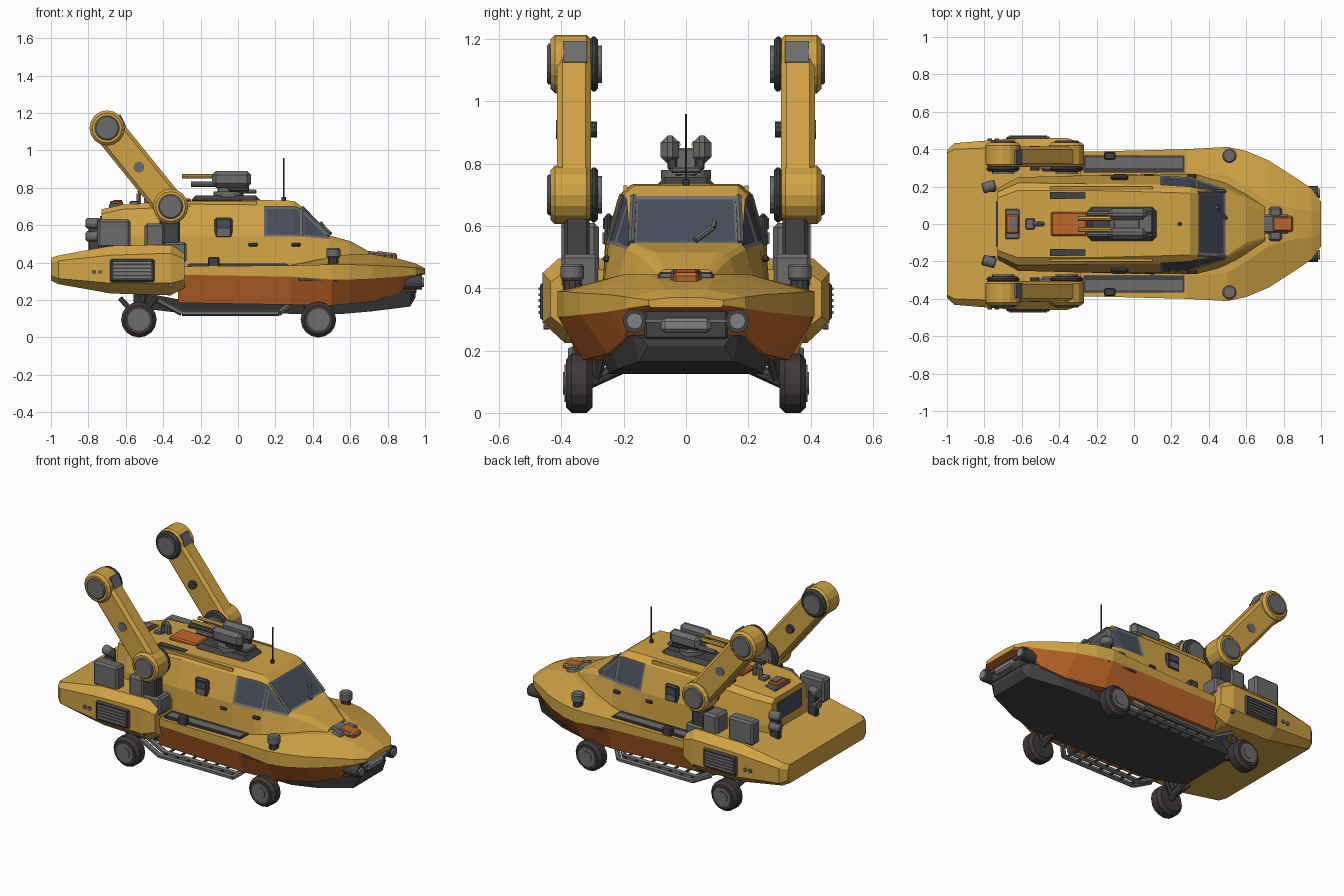
import bpy, bmesh, math
from mathutils import Vector, Matrix

if "Cube" in bpy.data.objects:
    bpy.data.objects.remove(bpy.data.objects["Cube"])

def mat(name, c):
    m = bpy.data.materials.new(name)
    m.diffuse_color = (*c, 1)
    m.use_nodes = True
    m.node_tree.nodes["Principled BSDF"].inputs["Base Color"].default_value = m.diffuse_color
    return m

YEL = mat("yellow_paint", (.64, .37, .06))
ORG = mat("orange_paint", (.53, .135, .022))
GRY = mat("mid_grey", (.15, .15, .15))
DRK = mat("dark_grey", (.055, .055, .056))
TYR = mat("tyre_rubber", (.05, .04, .04))
GLS = mat("window_glass", (.065, .075, .105))
LGT = mat("light_grey", (.22, .22, .22))

def finish(name, bm, *mats, bevel=0):
    bmesh.ops.recalc_face_normals(bm, faces=bm.faces)
    me = bpy.data.meshes.new(name)
    bm.to_mesh(me)
    bm.free()
    ob = bpy.data.objects.new(name, me)
    bpy.context.collection.objects.link(ob)
    for m in mats:
        me.materials.append(m)
    if bevel:
        b = ob.modifiers.new("edge_bevel", 'BEVEL')
        b.width, b.segments, b.limit_method = bevel, 1, 'ANGLE'
    return ob

def box(name, x, y, z, m, bevel=.006, tilt=0):
    """Box from (min, max) ranges; tilt turns it about y."""
    c = Vector((sum(x) / 2, sum(y) / 2, sum(z) / 2))
    s = Matrix.Diagonal((x[1] - x[0], abs(y[1] - y[0]), z[1] - z[0], 1))
    bm = bmesh.new()
    bmesh.ops.create_cube(bm, size=1, matrix=Matrix.Translation(c) @ Matrix.Rotation(tilt, 4, 'Y') @ s)
    return finish(name, bm, m, bevel=bevel)

def cyl(name, a, b, r, m, n=12, r2=None, bevel=0):
    a, b = Vector(a), Vector(b)
    d = b - a
    bm = bmesh.new()
    bmesh.ops.create_cone(bm, cap_ends=True, segments=n, radius1=r, radius2=r if r2 is None else r2, depth=d.length,
                          matrix=Matrix.Translation((a + b) / 2) @ d.to_track_quat('Z', 'Y').to_matrix().to_4x4())
    return finish(name, bm, m, bevel=bevel)

def tube(name, pts, r, m, n=6):
    for i in range(len(pts) - 1):
        cyl(f"{name}_{i}", pts[i], pts[i + 1], r, m, n)

def loft(stations):
    """Bridge mirrored half sections (x, [(y, z), ...] top to bottom); returns bm and faces[station][segment]."""
    bm = bmesh.new()
    rings = []
    for x, half in stations:
        ring = [(-y, z) for y, z in half] + [(y, z) for y, z in reversed(half)]
        rings.append([bm.verts.new((x, y, z)) for y, z in ring])
    n = len(rings[0])
    rows = [[bm.faces.new((a[i], a[(i + 1) % n], b[(i + 1) % n], b[i])) for i in range(n)]
            for a, b in zip(rings, rings[1:])]
    bm.faces.new(rings[0])
    bm.faces.new(rings[-1])
    return bm, rows

# Front hull: x, deck half width, deck z, edge half width, edge z, paint line z, keel half width, keel z
hull = [(-.32, .28, .375, .385, .38, .335, .34, .185), (.28, .28, .385, .40, .385, .325, .35, .175),
        (.50, .26, .43, .412, .39, .31, .33, .17), (.60, .20, .445, .39, .39, .31, .29, .18),
        (.72, .12, .445, .34, .385, .315, .25, .19), (.86, .08, .42, .25, .38, .325, .20, .235),
        (.95, .07, .395, .19, .372, .335, .165, .325), (1.0, .05, .37, .12, .362, .345, .11, .338)]
bm, rows = loft([(x, [(yd, zd), (w, ze), (w, zb), (yk, zk)]) for x, yd, zd, w, ze, zb, yk, zk in hull])
for row in rows:
    for i in (2, 3, 4):
        row[i].material_index = 1
finish("front_hull", bm, YEL, ORG)

# Rear hull with side sponsons: x, top half, top z, side half, upper z, lower z, bottom half, bottom z
rear = [(-1, .38, .425, .395, .40, .33, .37, .305), (-.96, .40, .438, .432, .41, .315, .39, .285),
        (-.68, .41, .49, .455, .44, .29, .39, .235), (-.36, .41, .495, .46, .45, .29, .39, .225),
        (-.285, .38, .46, .435, .42, .31, .38, .265)]
bm, rows = loft([(x, [(a, b), (c, d), (c, e), (f, g)]) for x, a, b, c, d, e, f, g in rear])
finish("rear_hull", bm, YEL)

# Keel plate and front skid
keel = [(-.56, .24, .25, .16), (-.3, .28, .2, .13), (.55, .28, .2, .125), (.72, .25, .23, .14),
        (.92, .17, .25, .165), (.95, .14, .24, .215)]
bm, rows = loft([(x, [(w, zt), (w * .88, zb)]) for x, w, zt, zb in keel])
finish("keel_plate", bm, DRK)

# Cabin: x, base half, belt half, belt z, shoulder half, shoulder z, roof half, roof z
cabin = [(-.73, .19, .19, .53, .17, .66, .14, .685), (-.62, .25, .25, .54, .22, .685, .18, .71),
         (-.25, .26, .26, .54, .215, .70, .18, .73), (.14, .27, .258, .54, .21, .70, .17, .735),
         (.30, .27, .25, .54, .20, .70, .165, .73), (.345, .27, .235, .54, .19, .685, .165, .697),
         (.49, .24, .19, .525, .18, .54, .172, .545), (.60, .19, .14, .495, .12, .508, .10, .515),
         (.70, .12, .09, .445, .08, .455, .07, .46)]
bm, rows = loft([(x, [(r, zr), (s, zs), (b, zb), (a, .36)]) for x, a, b, zb, s, zs, r, zr in cabin])
# Windows: windscreen on the sloping faces, door and quarter glass on the side bands
groups = [[rows[5][7 if rows[5][7].calc_center_median().z > .5 else 3]]]
groups[0] = [f for f in rows[5] if abs(f.calc_center_median().y) < .02 and f.calc_center_median().z > .5]
for s in (-1, 1):
    side = lambda row: [f for f in row if f.calc_center_median().y * s > .15 and .55 < f.calc_center_median().z < .66
                        and max(v.co.z for v in f.verts) < .702 and min(v.co.z for v in f.verts) < .545
                        and abs(max(v.co.z for v in f.verts) - .697) > .001]
    groups += [side(rows[3]) + side(rows[4]), side(rows[5])]
bmesh.ops.recalc_face_normals(bm, faces=bm.faces)
for g in groups:
    if g:
        res = bmesh.ops.inset_region(bm, faces=g, thickness=.013, depth=-.004, use_even_offset=True)
        for f in res["faces"]:
            f.material_index = 1
        for f in g:
            f.material_index = 2
finish("cabin", bm, YEL, GRY, GLS)
for s in (-1, 1):
    tube("screen_pillar", [(.34, s * .168, .695), (.488, s * .176, .546)], .011, GRY)
tube("wiper", [(.495, .03, .555), (.455, .085, .595), (.44, .09, .615)], .01, GRY)
box("rear_window", (-.738, -.728), (-.12, .12), (.54, .65), GLS, 0)

# Turret on the roof
box("turret_base", (-.25, .12), (-.092, .092), (.71, .758), DRK, .04)
cyl("turret_ring", (-.05, 0, .75), (-.05, 0, .78), .08, GRY, 16)
box("turret_post", (-.11, .03), (-.035, .035), (.76, .85), GRY)
box("turret_rear_plate", (.0, .1), (-.05, .05), (.77, .79), GRY)
for s in (-1, 1):
    box("gun_pod", (-.14, .07), (s * .022, s * .082), (.80, .89), GRY, .022)
    cyl("gun_barrel", (-.30, s * .03, .862), (-.12, s * .03, .862), .013, YEL, 8)
    cyl("gun_lower_barrel", (-.25, s * .055, .82), (-.1, s * .055, .82), .015, GRY, 8)
    box("gun_side_plate", (-.05, .06), (s * .03, s * .06), (.78, .82), DRK)
box("roof_hatch", (-.445, -.25), (-.065, .065), (.715, .742), ORG, .008)
cyl("antenna", (.245, 0, .73), (.245, 0, .96), .004, DRK, 6)
cyl("antenna_base", (.245, 0, .725), (.245, 0, .75), .012, DRK, 8)
tube("roof_pipe", [(-.53, 0, .7), (-.53, 0, .77), (-.51, 0, .79), (-.49, 0, .77), (-.49, 0, .72)], .014, GRY)
box("roof_vent", (-.69, -.61), (-.08, .08), (.69, .715), GRY)
box("roof_vent_side", (-.685, -.615), (-.05, .05), (.70, .73), ORG)
box("roof_vent_cap", (-.665, -.62), (-.035, .035), (.725, .736), GRY, 0)
box("roof_vent_front", (-.58, -.53), (-.03, .03), (.70, .73), GRY)

# Foredeck hatch, grille and winch
box("bow_locker", (.635, .83), (-.05, .05), (.425, .458), GRY, .01, .12)
box("bow_locker_wings", (.72, .79), (-.09, .09), (.425, .45), GRY, .01, .12)
box("bow_hatch", (.735, .85), (-.042, .042), (.415, .456), ORG, .01, .12)
box("grille_recess", (.80, .955), (-.135, .135), (.235, .333), DRK, .008)
box("winch", (.93, .985), (-.08, .08), (.258, .305), LGT, .012)
box("winch_bar", (.95, .975), (-.16, .16), (.29, .302), GRY, 0)

for s in (-1, 1):
    # Lifting arm: capsule beam with hubs at both ends
    lo, hi = Vector((-.36, 0, .70)), Vector((-.70, 0, 1.12))
    base = math.atan2(hi.z - lo.z, hi.x - lo.x)
    prof = []
    for c, start in ((hi, base - math.pi / 2), (lo, base + math.pi / 2)):
        for k in range(7):
            a = start + k * math.pi / 6
            prof.append((c.x + .082 * math.cos(a), c.z + .082 * math.sin(a)))
    bm = bmesh.new()
    f = bm.faces.new([bm.verts.new((x, s * .305, z)) for x, z in prof])
    ext = bmesh.ops.extrude_face_region(bm, geom=[f])
    bmesh.ops.translate(bm, vec=(0, s * .11, 0), verts=[v for v in ext["geom"] if isinstance(v, bmesh.types.BMVert)])
    finish("lift_arm", bm, YEL, bevel=.018)
    for c, nm in ((lo, "lower"), (hi, "upper")):
        P = lambda y: (c.x, s * y, c.z)
        cyl(nm + "_arm_hub", P(.305), P(.435), .094, YEL, 16, bevel=.014)
        cyl(nm + "_hub_disc", P(.425), P(.446), .066, GRY, 16, bevel=.006)
        cyl(nm + "_inner_ring", P(.282), P(.31), .088, DRK, 16, bevel=.01)
        cyl(nm + "_inner_disc", P(.27), P(.29), .06, GRY, 16)
    box("arm_head_plate", (-.622, -.612), (s * .318, s * .395), (1.12, 1.195), GRY, 0, -.45)
    cyl("arm_cap", (-.53, s * .40, .91), (-.53, s * .418, .91), .03, GRY, 10)
    cyl("arm_inner_knob", (-.53, s * .285, .91), (-.53, s * .32, .91), .026, DRK, 10)
    # Arm mount on the sponson
    box("arm_post", (-.42, -.31), (s * .31, s * .39), (.46, .66), DRK, .01)
    box("arm_mount", (-.50, -.39), (s * .28, s * .40), (.47, .61), GRY, .015)
    box("arm_foot", (-.40, -.275), (s * .28, s * .40), (.40, .51), GRY, .012)
    box("rear_locker", (-.75, -.575), (s * .32, s * .40), (.48, .63), GRY, .012)
    # Twin rear pods
    box("rear_pod_post", (-.80, -.74), (s * .17, s * .21), (.46, .62), DRK)
    for z in (.54, .61):
        cyl("rear_pod", (-.81, s * .19, z), (-.74, s * .21, z), .03, GRY, 10, bevel=.006)
    # Sponson side vent
    box("vent_frame", (-.685, -.445), (s * .445, s * .468), (.295, .42), DRK, .01)
    for k in range(5):
        z = .318 + k * .019
        box("vent_slat", (-.665, -.465), (s * .46, s * .474), (z, z + .009), LGT, 0)
    for x, z in ((-.77, .35), (-.735, .35), (-.36, .28)):
        cyl("sponson_bolt", (x, s * .44, z), (x, s * .458, z), .012, GRY, 8)
    # Walkway, cabin side window and small fittings
    box("walkway", (-.27, .27), (s * .275, s * .365), (.375, .391), DRK, 0)
    box("walkway_tread", (-.26, .26), (s * .30, s * .355), (.385, .396), GRY, 0)
    box("port_frame", (-.125, -.03), (s * .235, s * .262), (.53, .64), DRK, .01)
    box("port_glass", (-.11, -.045), (s * .24, s * .267), (.59, .625), GLS, 0)
    box("port_shutter", (-.11, -.045), (s * .24, s * .268), (.543, .58), GRY, 0)
    box("roof_rail", (-.45, .10), (s * .188, s * .20), (.70, .73), YEL, 0)
    box("roof_grating", (-.45, -.26), (s * .135, s * .172), (.71, .732), DRK, 0)
    for x in (.08, .31):
        box("door_handle", (x - .025, x + .025), (s * .245, s * .268), (.485, .505), DRK)
    box("deck_clamp", (-.16, -.10), (s * .345, s * .385), (.37, .43), DRK)
    cyl("bollard", (.51, s * .365, .39), (.51, s * .365, .435), .03, DRK, 10)
    cyl("bollard_head", (.51, s * .365, .425), (.51, s * .365, .478), .04, GRY, 10, bevel=.008)
    box("hull_slot", (.32, .53), (s * .37, s * .404), (.302, .318), DRK, 0)
    # Head lamps
    cyl("head_lamp", (.85, s * .165, .295), (.985, s * .165, .295), .038, DRK, 12)
    cyl("lamp_lens", (.98, s * .165, .295), (.995, s * .165, .295), .026, LGT, 12)
    # Side step rails
    for y in (.31, .365):
        tube("step_rail", [(-.43, s * y, .20), (-.30, s * y, .13), (.22, s * y, .13), (.27, s * (y - .05), .17)], .016, GRY)
    for k in range(7):
        x = -.28 + k * .08
        cyl("step_rung", (x, s * .25, .13), (x, s * .365, .13), .008, DRK, 6)
    # Wheels and suspension
    for x in (-.53, .43):
        cyl("tyre", (x, s * .30, .095), (x, s * .385, .095), .095, TYR, 16, bevel=.018)
        cyl("wheel_rim", (x, s * .375, .095), (x, s * .39, .095), .06, GRY, 14)
        cyl("wheel_hub", (x, s * .385, .095), (x, s * .395, .095), .036, GRY, 12)
        cyl("axle", (x, s * .20, .15), (x, s * .32, .095), .022, DRK, 8)
        for dx in (-.1, .09):
            cyl("suspension_link", (x + dx, s * .26, .21), (x, s * .29, .10), .014, DRK, 6)
        cyl("shock_absorber", (x, s * .28, .11), (x + .03, s * .29, .25), .02, DRK, 8)
